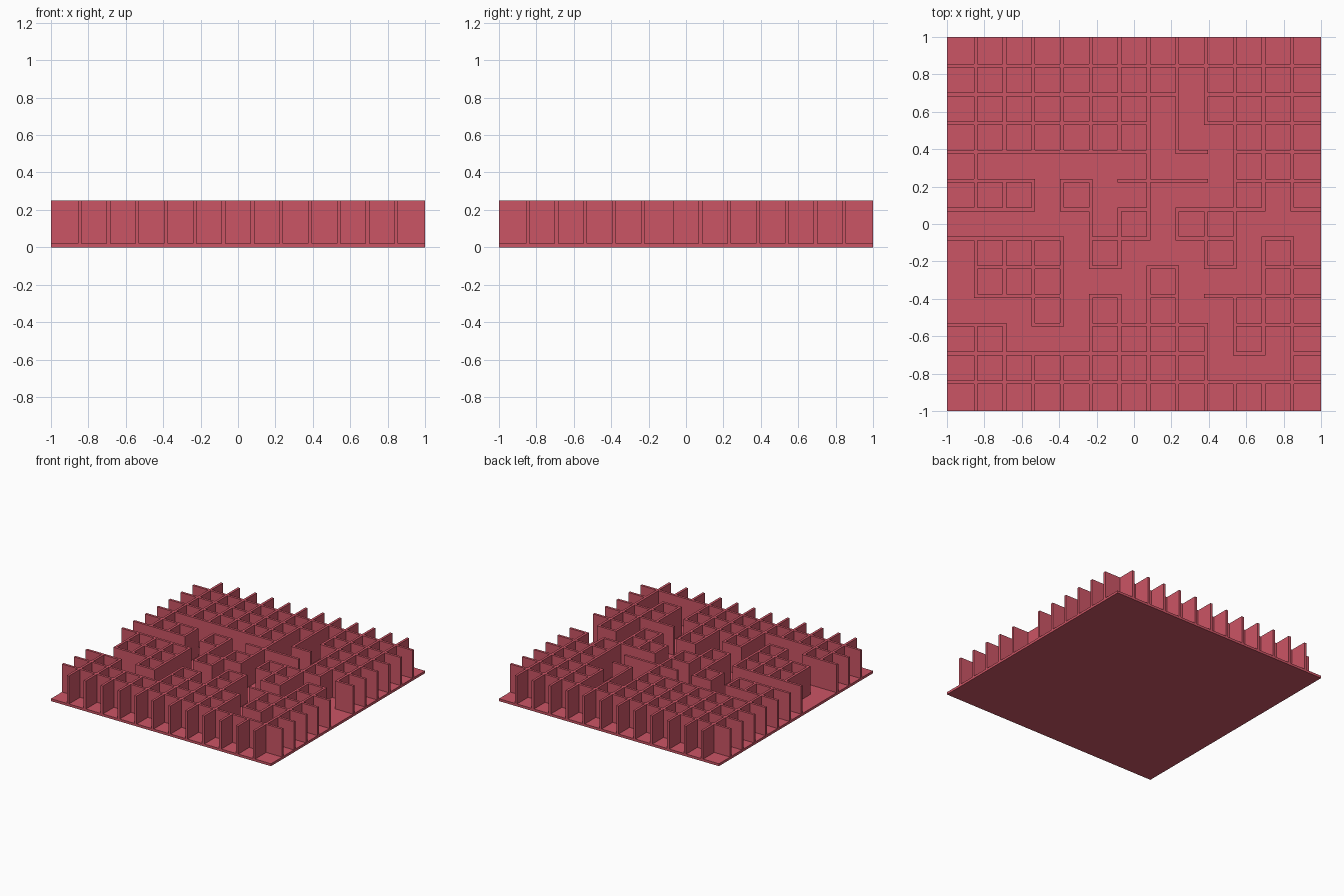
import bpy, bmesh

if "Cube" in bpy.data.objects:
    bpy.data.objects.remove(bpy.data.objects["Cube"])

N = 13                # cells per side
P = 2 / N             # cell pitch
T = 0.02              # wall thickness
BASE, TOP = 0.02, 0.25

mat = bpy.data.materials.new("rose")
mat.diffuse_color = (0.6, 0.09, 0.13, 1)
mat.use_nodes = True
mat.node_tree.nodes["Principled BSDF"].inputs["Base Color"].default_value = mat.diffuse_color

# Openings in the lattice: {line index: removed segments}, rows counted from the back
open_h = {2: (8,), 3: (7, 8), 4: (7, 9), 5: (3, 5, 9), 6: (3, 5, 7, 11),
          7: (4, 7, 10, 12), 8: (0, 4, 6, 8, 10), 9: (0, 4, 6, 8),
          10: (2, 4, 9), 11: (9, 11)}
open_v = {1: (6, 9), 2: (4, 6, 9), 3: (4, 6, 10), 4: (4, 6, 10), 5: (4, 8),
          6: (4, 5, 8), 7: (7,), 8: (4, 5, 7), 9: (3, 4, 5, 8, 9),
          10: (8, 11), 11: (6, 11), 12: (6,)}


def finish(bm, name):
    bmesh.ops.recalc_face_normals(bm, faces=bm.faces)
    me = bpy.data.meshes.new(name)
    bm.to_mesh(me)
    bm.free()
    me.materials.append(mat)
    ob = bpy.data.objects.new(name, me)
    bpy.context.collection.objects.link(ob)
    return ob


# Base slab
bm = bmesh.new()
bmesh.ops.create_cube(bm, size=1)
for v in bm.verts:
    v.co = (v.co.x * 2, v.co.y * 2, (v.co.z + 0.5) * BASE)
finish(bm, "base_slab")

# Lattice coordinates: even strips are cells, odd strips are walls
coords = [-1]
for k in range(1, N):
    coords += [-1 + k * P - T / 2, -1 + k * P + T / 2]
coords.append(1)

# Collect wall strips and the posts at their ends
strips = set()
for k in range(1, N):
    for s in range(N):
        if s not in open_v.get(k, ()):
            strips |= {(2 * k - 1, 2 * s + d) for d in (-1, 0, 1)}
        if s not in open_h.get(k, ()):
            strips |= {(2 * s + d, 2 * k - 1) for d in (-1, 0, 1)}
last = 2 * N - 2
strips = {(i, j) for i, j in strips if 0 <= i <= last and 0 <= j <= last}

# Maze walls: draw the wall plan, then extrude it upward
bm = bmesh.new()
verts = {}


def vert(i, j):
    if (i, j) not in verts:
        verts[i, j] = bm.verts.new((coords[i], -coords[j], BASE))
    return verts[i, j]


for i, j in sorted(strips):
    bm.faces.new((vert(i, j), vert(i, j + 1), vert(i + 1, j + 1), vert(i + 1, j)))
ext = bmesh.ops.extrude_face_region(bm, geom=bm.faces[:], use_keep_orig=True)
for g in ext["geom"]:
    if isinstance(g, bmesh.types.BMVert):
        g.co.z = TOP
finish(bm, "maze_walls")
